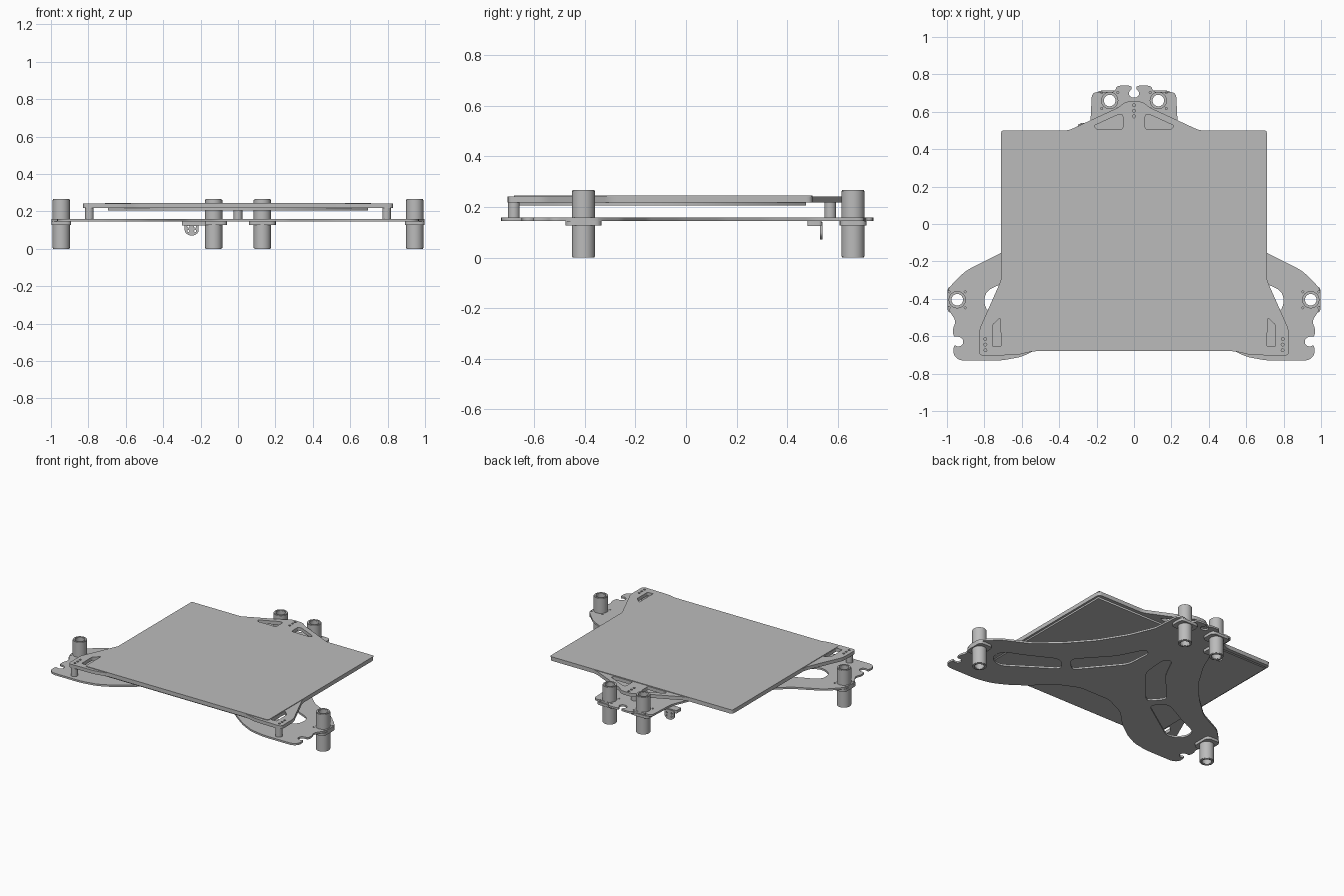
import bpy, math
from mathutils import Vector

cube = bpy.data.objects.get("Cube")
if cube:
    bpy.data.objects.remove(cube)

grey = bpy.data.materials.new("plain_grey")
grey.use_nodes = True
tone = (0.5, 0.5, 0.5, 1)
grey.diffuse_color = tone
grey.node_tree.nodes["Principled BSDF"].inputs["Base Color"].default_value = tone


def circle(x, y, r, n=24):
    return [(x + r * math.cos(math.tau * i / n), y + r * math.sin(math.tau * i / n)) for i in range(n)]


def mirror(pts):
    return [(-x, y) for x, y in reversed(pts)]


def rounded(pts, r, steps=4):
    """Round every corner of a closed outline."""
    out = []
    for i, p in enumerate(pts):
        p = Vector(p)
        a, b = Vector(pts[i - 1]), Vector(pts[(i + 1) % len(pts)])
        s = p + (a - p).normalized() * min(r, (a - p).length * 0.48)
        e = p + (b - p).normalized() * min(r, (b - p).length * 0.48)
        for k in range(steps + 1):
            t = k / steps
            out.append(tuple(s * (1 - t) ** 2 + p * 2 * t * (1 - t) + e * t * t))
    return out


def plate(name, loops, z0, z1, smooth=True):
    """Flat part from an outline followed by its holes."""
    cu = bpy.data.curves.new(name, 'CURVE')
    cu.dimensions = '2D'
    cu.fill_mode = 'BOTH'
    cu.extrude = (z1 - z0) / 2
    for pts in loops:
        sp = cu.splines.new('POLY')
        sp.points.add(len(pts) - 1)
        for q, (x, y) in zip(sp.points, pts):
            q.co = (x, y, 0, 1)
        sp.use_cyclic_u = True
    ob = bpy.data.objects.new(name, cu)
    bpy.context.collection.objects.link(ob)
    ob.location.z = (z0 + z1) / 2
    bpy.ops.object.select_all(action='DESELECT')
    ob.select_set(True)
    bpy.context.view_layer.objects.active = ob
    bpy.ops.object.convert(target='MESH')
    ob = bpy.context.object
    ob.data.materials.clear()
    ob.data.materials.append(grey)
    if smooth:
        bpy.ops.object.shade_smooth_by_angle(angle=math.radians(30))
    return ob


def rect(x0, y0, x1, y1):
    return [(x0, y0), (x1, y0), (x1, y1), (x0, y1)]


bearings = [(0.945, -0.405), (-0.945, -0.405), (0.13, 0.66), (-0.13, 0.66)]
posts = [(0.795, -0.68), (-0.795, -0.68), (0, 0.57)]

# Carriage plate: three arms with cable notches and lightening slots
half = [(0.012, 0.675), (0.028, 0.69), (0.026, 0.71), (0.012, 0.72), (0.012, 0.74),
        (0.095, 0.74), (0.1, 0.705), (0.225, 0.705), (0.235, 0.5), (0.31, 0.32),
        (0.42, 0.14), (0.56, -0.02), (0.71, -0.155), (0.9, -0.25), (0.985, -0.335),
        (0.998, -0.36), (0.998, -0.45), (0.95, -0.52), (0.97, -0.56), (0.965, -0.605),
        (0.94, -0.6), (0.913, -0.615), (0.913, -0.645), (0.94, -0.658), (0.96, -0.645),
        (0.965, -0.665), (0.965, -0.7), (0.935, -0.73), (0.71, -0.73), (0.6, -0.71),
        (0.5, -0.66), (0.39, -0.58), (0.27, -0.46), (0.12, -0.39)]
outline = rounded(half + mirror(half), 0.03)
arm_slot = rounded([(0.8, -0.36), (0.8, -0.46), (0.7, -0.51), (0.36, -0.28), (0.45, -0.19), (0.66, -0.3)], 0.05)
hub_slot = rounded([(0.31, -0.25), (0.4, -0.15), (0.2, 0.07), (0.11, 0.25), (0.06, 0.22), (0.075, 0.03)], 0.04)
holes = [arm_slot, mirror(arm_slot), hub_slot, mirror(hub_slot)]
holes += [circle(x, y, 0.044) for x, y in bearings]
for x, y in bearings:
    for sx in (-1, 1):
        for sy in (-1, 1):
            holes.append(circle(x + sx * 0.043, y + sy * 0.043, 0.006, 8))
plate("carriage_plate", [outline] + holes, 0.145, 0.158)

# Bed support with three mounting ears
ear = [(0.045, 0.655), (0.08, 0.625), (0.35, 0.5), (0.71, 0.5), (0.71, -0.3), (0.828, -0.565),
       (0.828, -0.705), (0.62, -0.7), (0.54, -0.68)]
ear_slot = rounded([(0.715, -0.5), (0.757, -0.54), (0.757, -0.655), (0.71, -0.655)], 0.01)
rear_slot = rounded([(0.06, 0.506), (0.06, 0.585), (0.085, 0.585), (0.215, 0.525), (0.2, 0.506)], 0.012)
ear_holes = [ear_slot, mirror(ear_slot), rear_slot, mirror(rear_slot)]
for i in range(3):
    ear_holes += [circle(s * 0.795, -0.675 + i * 0.03, 0.008, 12) for s in (-1, 1)]
    ear_holes.append(circle(0, 0.575 + i * 0.03, 0.008, 12))
plate("bed_support", [rounded(ear + mirror(ear), 0.025)] + ear_holes, 0.217, 0.241)

# Build surface on top, heater pad below
plate("build_surface", [rounded(rect(-0.71, -0.68, 0.71, 0.5), 0.012)], 0.241, 0.245)
plate("heater_pad", [rect(-0.695, -0.665, 0.695, 0.475)], 0.206, 0.217, False)

# Linear bearings with their flanges
for i, (x, y) in enumerate(bearings):
    plate(f"bearing_{i + 1}", [circle(x, y, 0.046, 40), circle(x, y, 0.031, 40)], 0.004, 0.262)
    for label, z0, z1 in (("lower", 0, 0.004), ("upper", 0.262, 0.266)):
        plate(f"bearing_{i + 1}_{label}_lip", [circle(x, y, 0.043, 40), circle(x, y, 0.033, 40)], z0, z1)
    w, d = (0.053, 0.072) if i < 2 else (0.072, 0.053)
    flange = rounded(rect(x - w, y - d, x + w, y + d), 0.03)
    plate(f"bearing_flange_{i + 1}", [flange, circle(x, y, 0.045, 40)], 0.126, 0.145)

# Standoff posts under the ears
for i, (x, y) in enumerate(posts):
    plate(f"standoff_{i + 1}", [circle(x, y, 0.023)], 0.158, 0.217)

# Cable bracket: foot and hanging tab
plate("bracket_foot", [rounded(rect(-0.3, 0.48, -0.17, 0.535), 0.01)], 0.125, 0.145)
tab_shape = [(-0.285, 0.14), (-0.285, 0.09), (-0.265, 0.072), (-0.23, 0.072), (-0.21, 0.09), (-0.21, 0.14)]
tab_holes = [circle(-0.2475 + dx, z, 0.006, 8) for dx in (-0.018, 0.018) for z in (0.095, 0.118)]
tab = plate("bracket_tab", [rounded(tab_shape, 0.01)] + tab_holes, -0.005, 0.005)
tab.rotation_euler.x = math.pi / 2
tab.location = (0, 0.535, 0)
